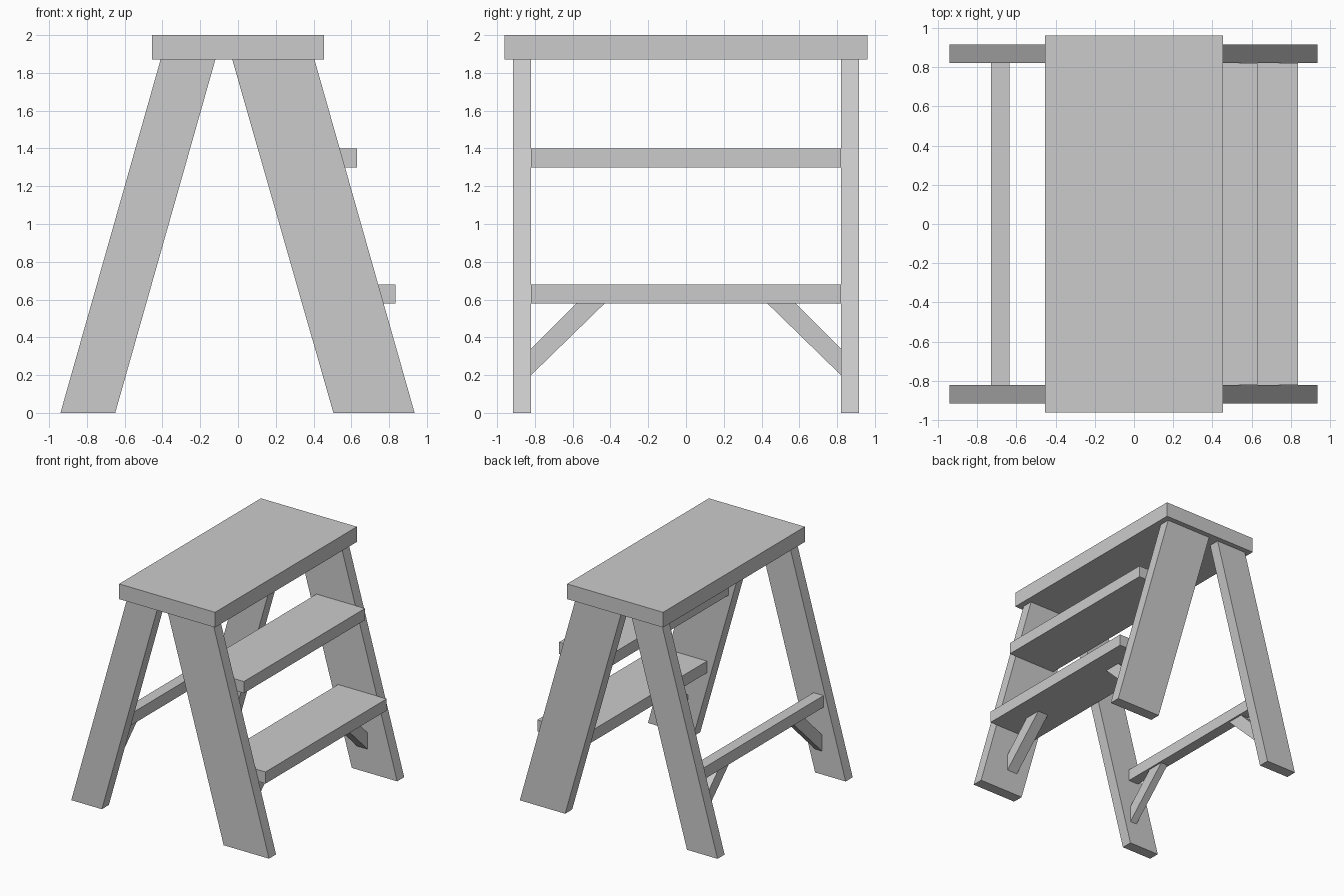
import bpy

cube = bpy.data.objects.get("Cube")
if cube:
    bpy.data.objects.remove(cube, do_unlink=True)

# One plain grey for the whole step stool
GREY = (0.6, 0.6, 0.6, 1.0)
grey = bpy.data.materials.new("plain grey")
grey.use_nodes = True
grey.diffuse_color = GREY
grey.node_tree.nodes["Principled BSDF"].inputs["Base Color"].default_value = GREY

SEAT_BOTTOM = 1.87
LEG_IN, LEG_OUT = 0.82, 0.915
TREAD_LOW, TREAD_HIGH = 0.58, 0.68


def prism(name, outline, low, high, axis):
    """Extrude a flat outline along x or y; the outline is (other axis, z)."""
    def point(u, z, depth):
        return (u, depth, z) if axis == "y" else (depth, u, z)

    n = len(outline)
    verts = [point(u, z, d) for d in (low, high) for u, z in outline]
    faces = [tuple(range(n)), tuple(range(2 * n - 1, n - 1, -1))]
    faces += [(i, i + n, (i + 1) % n + n, (i + 1) % n) for i in range(n)]
    mesh = bpy.data.meshes.new(name)
    mesh.from_pydata(verts, [], faces)
    bm_fix(mesh)
    mesh.materials.append(grey)
    obj = bpy.data.objects.new(name, mesh)
    bpy.context.collection.objects.link(obj)
    return obj


def bm_fix(mesh):
    """Turn all faces outward."""
    import bmesh
    bm = bmesh.new()
    bm.from_mesh(mesh)
    bmesh.ops.recalc_face_normals(bm, faces=bm.faces)
    bm.to_mesh(mesh)
    bm.free()


def board(name, x0, x1, half_y, z0, z1):
    return prism(name, [(x0, z0), (x1, z0), (x1, z1), (x0, z1)], -half_y, half_y, "y")


# Top board, two treads and the rear crossbar
board("top_board", -0.455, 0.455, 0.96, SEAT_BOTTOM, 2.0)
board("upper_step", 0.17, 0.63, LEG_IN, 1.30, 1.40)
board("lower_step", 0.375, 0.835, LEG_IN, TREAD_LOW, TREAD_HIGH)
board("rear_crossbar", -0.73, -0.635, LEG_IN, TREAD_LOW, TREAD_HIGH)

# Splayed legs and diagonal braces, mirrored in y
step_leg = [(0.505, 0), (0.935, 0), (0.405, SEAT_BOTTOM), (-0.03, SEAT_BOTTOM)]
rear_leg = [(-0.94, 0), (-0.65, 0), (-0.12, SEAT_BOTTOM), (-0.41, SEAT_BOTTOM)]
for side, s in (("front", -1), ("back", 1)):
    prism(side + "_step_leg", step_leg, s * LEG_IN, s * LEG_OUT, "y")
    prism(side + "_rear_leg", rear_leg, s * LEG_IN, s * LEG_OUT, "y")
    brace = [(s * LEG_IN, 0.2), (s * LEG_IN, 0.34),
             (s * 0.58, TREAD_LOW), (s * 0.43, TREAD_LOW)]
    prism(side + "_step_brace", brace, 0.555, 0.655, "x")
    prism(side + "_rear_brace", brace, -0.715, -0.65, "x")
